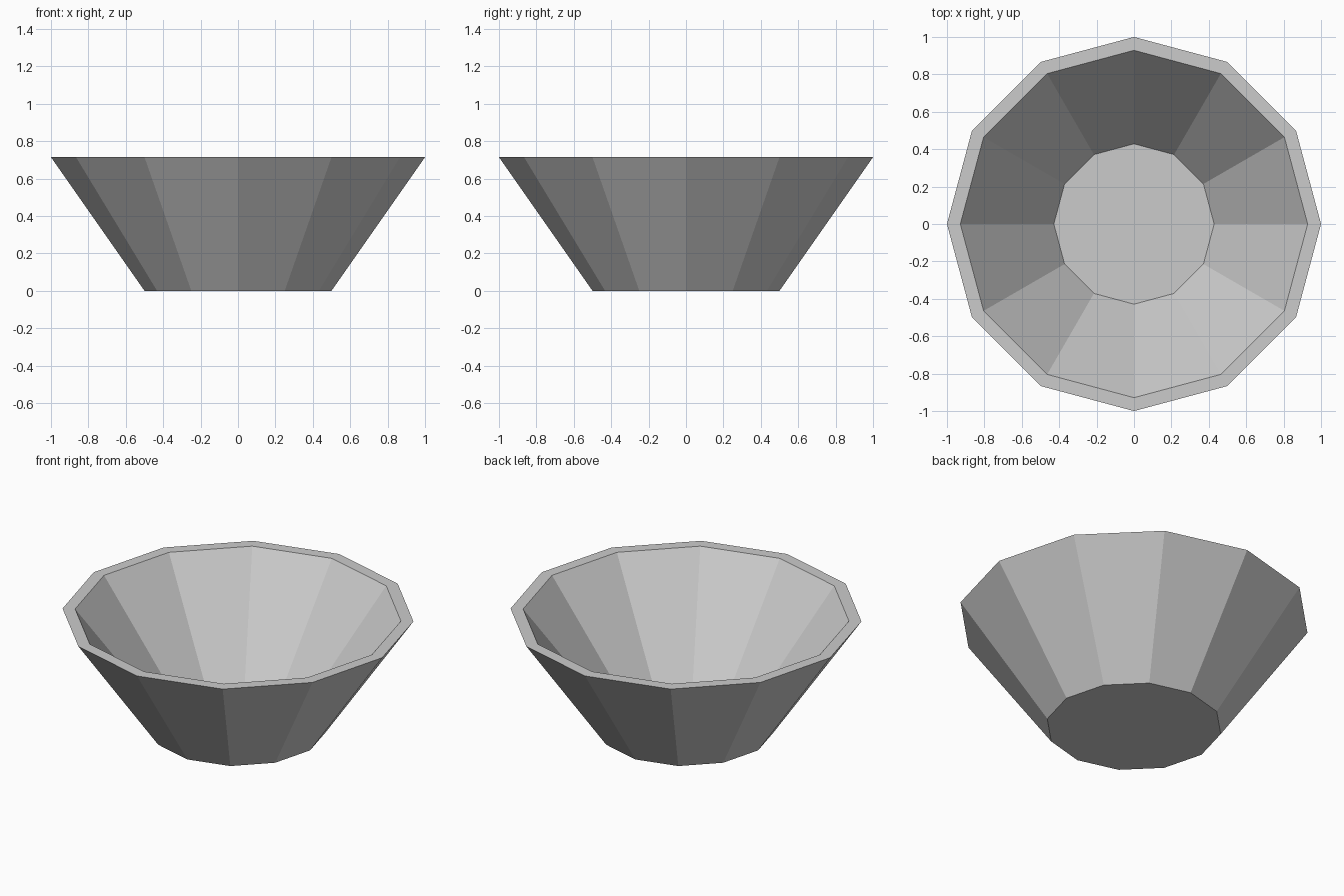
import bpy
import bmesh
import math

cube = bpy.data.objects.get("Cube")
if cube:
    bpy.data.objects.remove(cube, do_unlink=True)

SIDES = 12
WALL = 1 / 14          # wall and floor thickness
HEIGHT = 10 / 14

# Single light grey material
grey = bpy.data.materials.new("light_grey")
grey.use_nodes = True
colour = (0.6, 0.6, 0.6, 1)
grey.diffuse_color = colour
grey.node_tree.nodes["Principled BSDF"].inputs["Base Color"].default_value = colour

# Bowl profile (radius, height): outer foot, outer rim, inner rim, inner floor
profile = [(0.5, 0), (1, HEIGHT), (1 - WALL, HEIGHT), (0.5 - WALL, WALL)]

bm = bmesh.new()
rings = []
for radius, z in profile:
    angles = [math.tau * i / SIDES for i in range(SIDES)]
    rings.append([bm.verts.new((radius * math.cos(a), radius * math.sin(a), z))
                  for a in angles])

# Outer wall, rim and inner wall
for low, high in zip(rings, rings[1:]):
    for i in range(SIDES):
        j = (i + 1) % SIDES
        bm.faces.new((low[i], low[j], high[j], high[i]))

# Underside and inner floor
bm.faces.new(rings[0][::-1])
bm.faces.new(rings[-1])
bmesh.ops.recalc_face_normals(bm, faces=bm.faces)

mesh = bpy.data.meshes.new("bowl")
bm.to_mesh(mesh)
bm.free()
mesh.materials.append(grey)
bowl = bpy.data.objects.new("bowl", mesh)
bpy.context.collection.objects.link(bowl)
